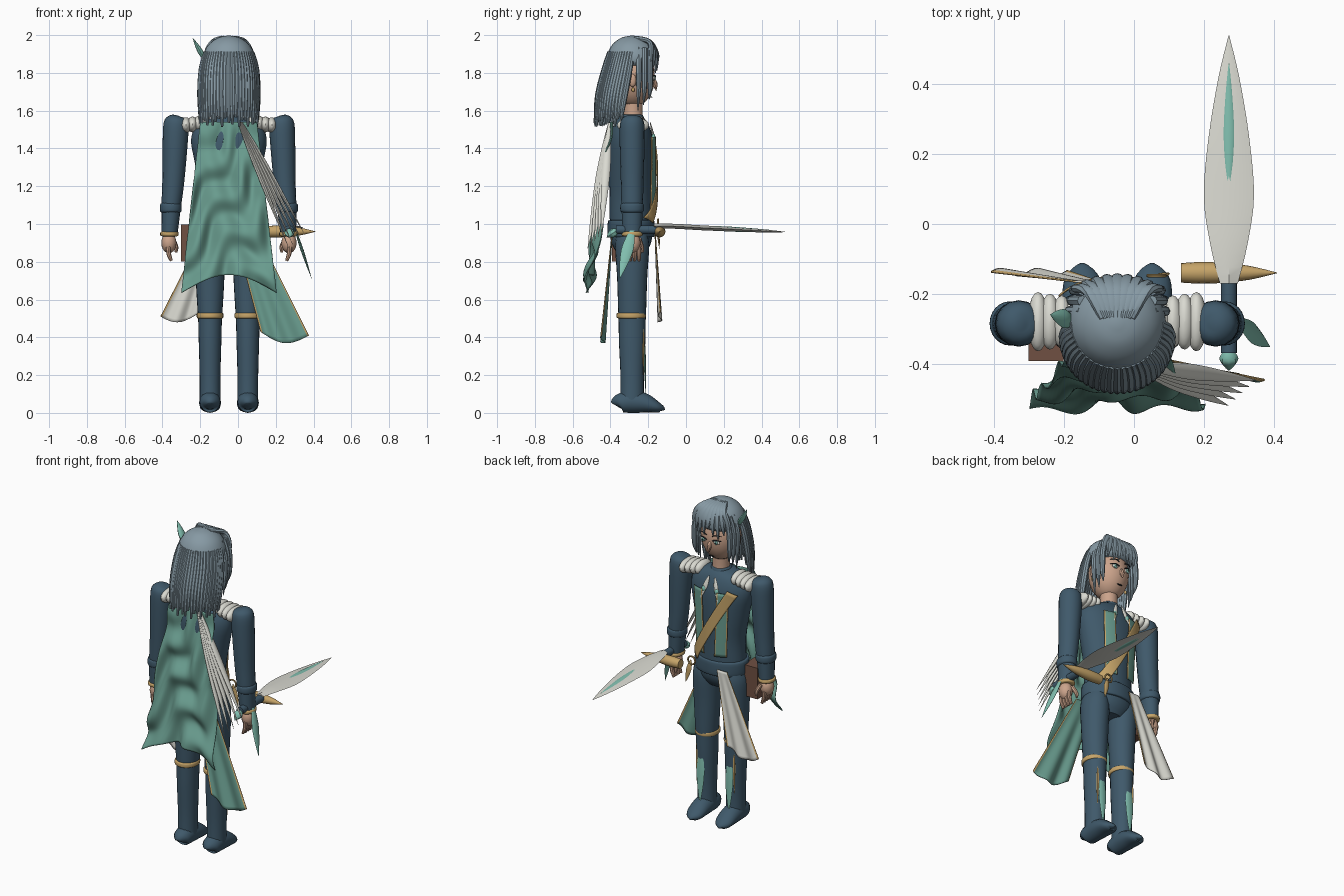
import bpy
import math
from mathutils import Vector

if "Cube" in bpy.data.objects:
    bpy.data.objects.remove(bpy.data.objects["Cube"])

MID = -.048  # centre line of the body
parts = []


def material(name, r, g, b):
    mat = bpy.data.materials.new(name)
    mat.use_nodes = True
    mat.diffuse_color = (r, g, b, 1)
    shader = next(n for n in mat.node_tree.nodes if n.type == 'BSDF_PRINCIPLED')
    shader.inputs["Base Color"].default_value = (r, g, b, 1)
    return mat


navy = material("navy cloth", .05, .1, .145)
teal = material("teal cloth", .14, .33, .27)
mint = material("mint crystal", .22, .52, .43)
gold = material("gold trim", .56, .37, .14)
skin = material("skin", .6, .37, .26)
cream = material("cream", .7, .7, .64)
grey = material("grey hair", .24, .32, .37)
brown = material("brown leather", .16, .08, .055)
dark = material("dark lash", .015, .02, .025)


def make(name, verts, faces, *mats):
    mesh = bpy.data.meshes.new(name)
    mesh.from_pydata(verts, [], faces)
    for mat in mats:
        mesh.materials.append(mat)
    obj = bpy.data.objects.new(name, mesh)
    bpy.context.collection.objects.link(obj)
    parts.append(obj)
    return obj


def spline(points, steps):
    """Smoothly resample tuples of any length."""
    ext = [points[0]] + list(points) + [points[-1]]
    out = []
    for i in range(len(points) - 1):
        for s in range(steps):
            t = s / steps
            out.append([.5 * (2 * b + (c - a) * t + (2 * a - 5 * b + 4 * c - d) * t * t
                              + (3 * b - a - 3 * c + d) * t ** 3)
                        for a, b, c, d in zip(*ext[i:i + 4])])
    return out + [list(points[-1])]


def tube(name, points, mat, side=(1, 0, 0), sides=16, steps=4):
    """Sweep an ellipse along points of (x, y, z, side radius, other radius)."""
    rows = spline(points, steps)
    centres = [Vector(r[:3]) for r in rows]
    verts, faces = [], []
    for i, row in enumerate(rows):
        along = (centres[min(i + 1, len(rows) - 1)] - centres[max(i - 1, 0)]).normalized()
        a = (Vector(side) - along * along.dot(Vector(side))).normalized()
        b = along.cross(a)
        for k in range(sides):
            w = math.tau * k / sides
            verts.append(centres[i] + a * max(row[3], .0005) * math.cos(w)
                         + b * max(row[4], .0005) * math.sin(w))
    for i in range(len(rows) - 1):
        for k in range(sides):
            n = (k + 1) % sides
            faces.append((i * sides + k, i * sides + n, (i + 1) * sides + n, (i + 1) * sides + k))
    last = (len(rows) - 1) * sides
    faces += [tuple(reversed(range(sides))), tuple(range(last, last + sides))]
    return make(name, verts, faces, mat)


def column(name, x, y, profile, mat):
    """Upright form from (z, x radius, y radius)."""
    return tube(name, [(x, y, z, rx, ry) for z, rx, ry in profile], mat, sides=24)


def ball(name, loc, radii, mat):
    rows = [math.pi * i / 10 for i in range(11)]
    x, y, z = loc
    return tube(name, [(x, y, z - radii[2] * math.cos(w), radii[0] * math.sin(w),
                        radii[1] * math.sin(w)) for w in rows], mat, sides=20, steps=1)


def sheet(name, shape, mat, nu=30, nv=30, edge=None):
    """Thin cloth from shape(u, v), with optional coloured side hems."""
    verts = [shape(u / nu, v / nv) for v in range(nv + 1) for u in range(nu + 1)]
    w = nu + 1
    faces = [(v * w + u, v * w + u + 1, v * w + w + u + 1, v * w + w + u)
             for v in range(nv) for u in range(nu)]
    obj = make(name, verts, faces, mat, edge or mat)
    for i, poly in enumerate(obj.data.polygons):
        poly.material_index = int(i % nu in (0, nu - 1))
    solid = obj.modifiers.new("thickness", 'SOLIDIFY')
    solid.thickness = .005
    solid.offset = 0
    return obj


def leaf(name, start, end, width, mat, side=(1, 0, 0), thick=.006):
    """Pointed blade between two points."""
    a, b = Vector(start), Vector(end)
    tube(name, [(*a.lerp(b, t), width * w + .001, thick * w) for t, w in
                ((0, .2), (.2, .75), (.45, 1), (.75, .6), (1, 0))], mat, side, sides=8)


def mix(a, b, t):
    return a + (b - a) * t


def chest(x, z, lift=.012):
    """Depth of the torso front at x, z."""
    return -.29 + .118 * math.sqrt(max(.05, 1 - ((x - MID) / (.15 + .1 * (z - 1))) ** 2)) + lift


# Torso, belt and neck
column("torso", MID, -.29, [(.84, .1, .07), (.9, .15, .105), (1, .152, .113), (1.15, .15, .115),
                            (1.32, .18, .12), (1.45, .2, .115), (1.53, .16, .09), (1.57, .06, .06)], navy)
column("belt", MID, -.29, [(.93, .155, .115), (.94, .168, .124), (1.01, .168, .124), (1.02, .155, .115)], navy)
column("neck", MID, -.28, [(1.53, .06, .058), (1.57, .05, .05), (1.68, .05, .05)], skin)
column("collar", MID, -.285, [(1.53, .075, .07), (1.57, .06, .06), (1.58, .052, .052)], navy)

# Limbs, mirrored about the centre line
for s, label in ((-1, "left"), (1, "right")):
    leg = MID + s * .1
    column(label + "_leg", leg, -.285, [(.06, .055, .062), (.2, .055, .062), (.38, .06, .07), (.5, .063, .072),
                                        (.54, .066, .074), (.72, .076, .08), (.88, .078, .09), (.95, .06, .08)], navy)
    tube(label + "_boot", [(leg, y, h, w, h) for y, h, w in
                           ((-.365, .035, .02), (-.35, .05, .05), (-.29, .06, .056), (-.22, .052, .058),
                            (-.16, .032, .052), (-.13, .02, .03), (-.125, .012, .005))], navy)
    column(label + "_knee_band", leg, -.29, [(.5, .062, .066), (.505, .07, .077), (.525, .07, .077), (.53, .062, .07)], gold)
    leaf(label + "_shin_inlay", (leg, -.222, .42), (leg, -.212, .08), .026, mint)
    leaf(label + "_shin_trim", (leg + s * .025, -.226, .5), (leg + s * .03, -.226, .2), .008, gold)

    def arm(off):
        return MID + s * off
    tube(label + "_arm", [(arm(off), -.285, z, rx, ry) for off, z, rx, ry in
                          ((.275, 1.575, .01, .01), (.277, 1.565, .045, .045), (.28, 1.53, .066, .064),
                           (.285, 1.42, .066, .066), (.295, 1.22, .058, .06), (.305, 1.1, .052, .057),
                           (.314, .95, .042, .05))], navy)
    column(label + "_cuff", arm(.315), -.285, [(.935, .04, .045), (.94, .048, .055), (.955, .048, .055), (.96, .04, .045)], gold)
    column(label + "_sleeve_end", arm(.308), -.285, [(1.06, .048, .05), (1.07, .057, .062), (1.1, .057, .062), (1.11, .05, .054)], navy)
    ball(label + "_palm", (arm(.318), -.283, .9), (.04, .042, .055), skin)
    for f in range(4):
        y = -.318 + f * .023
        tube(label + "_finger_%d" % f, [(arm(.322), y, .88, .012, .012), (arm(.318), y, .84, .012, .012),
                                        (arm(.305), y, .805, .008, .008)], skin, sides=8)
    tube(label + "_thumb", [(arm(.3), -.25, .92, .014, .014), (arm(.28), -.235, .88, .012, .012),
                            (arm(.28), -.23, .85, .007, .007)], skin, sides=8)
    # Layered shoulder plates
    for k in range(4):
        ball(label + "_shoulder_plate_%d" % k, (arm(.125 + k * .034), -.28, 1.535 - k * .004),
             (.03, .07 + k * .005, .042), cream)

    # Hanging chest panels and neck ties
    def panel(u, v, inset=0.0):
        x = MID + s * mix(.085, .07, v) + mix(-.034, .034, u)
        z = mix(1.46, 1.06, v)
        return x, chest(x, z, .014), z
    sheet(label + "_chest_panel", panel, teal, 10, 20, gold)
    leaf(label + "_neck_tie", (MID + s * .02, -.19, 1.54), (MID + s * .06, -.158, 1.4), .014, cream)
    ball(label + "_collar_gem", (MID + s * .045, -.172, 1.46), (.014, .01, .018), mint)

    # Ears, eyes and brows
    ball(label + "_ear", (MID + s * .116, -.283, 1.76), (.014, .02, .034), skin)
    ball(label + "_earring", (MID + s * .122, -.28, 1.71), (.008, .008, .012), gold)
    eye = MID + s * .045
    ball(label + "_eye", (eye, -.171, 1.772), (.021, .007, .012), cream)
    ball(label + "_iris", (eye, -.166, 1.772), (.01, .005, .012), mint)
    ball(label + "_pupil", (eye, -.163, 1.772), (.005, .003, .006), dark)
    for name, z, w in (("_lash", 1.782, .004), ("_brow", 1.812, .003)):
        tube(label + name, [(MID + s * .02, -.163, z - .004, w, w), (eye, -.165, z + .004, w, w),
                            (MID + s * .073, -.18, z, .002, .002)], dark, (0, 0, 1), 6)

# Head and face
ball("head", (MID, -.282, 1.775), (.115, .118, .155), skin)
leaf("nose", (MID, -.168, 1.77), (MID, -.158, 1.705), .013, skin, thick=.013)
ball("mouth", (MID, -.183, 1.672), (.02, .005, .003), dark)

# Hair cap and back strands
column("hair_cap", MID, -.285, [(1.84, .125, .115), (1.86, .139, .134), (1.9, .136, .132), (1.95, .108, .105),
                                (1.985, .06, .06), (1.997, .01, .01)], grey)
count = 27
for i in range(count):
    w = -math.pi * i / (count - 1)
    c, d = math.cos(w), math.sin(w)
    drop = 1.54 + .025 * math.sin(i * 2.4)
    tube("back_hair_%d" % i, [(MID + .122 * c, -.285 + .12 * d, 1.91, .012, .012),
                              (MID + .143 * c, -.3 + .13 * d, 1.82, .017, .017),
                              (MID + .151 * c, -.325 + .14 * d, 1.68, .017, .017),
                              (MID + .152 * c, -.345 + .138 * d, drop, .006, .006)], grey, sides=8)
# Fringe fan and face-framing locks
for i in range(9):
    t = i / 4 - 1
    low = 1.83 - .03 * abs(t) + .02 * math.sin(i * 2)
    tube("fringe_%d" % i, [(MID + .04 * t, -.27, 1.985, .012, .012), (MID + .08 * t, -.195, 1.965, .018, .014),
                           (MID + .115 * t, -.155 - .03 * t * t, 1.9, .018, .013),
                           (MID + .125 * t, -.152 - .04 * t * t, low, .003, .003)], grey, sides=8)
for s in (-1, 1):
    for k in range(3):
        x, y = MID + s * (.124 - .006 * k), -.25 + .03 * k
        tube("face_lock", [(MID + s * .1, y, 1.93, .015, .015), (x + s * .008, y, 1.84, .018, .016),
                           (x + s * .01, y, 1.72, .014, .013), (x, y - .005, 1.6 + .03 * k, .002, .002)], grey, sides=8)
leaf("hair_ornament", (-.17, -.28, 1.86), (-.24, -.26, 1.985), .026, mint, (0, 1, 0), .014)


# Rumpled cape
def cape(u, v):
    x = mix(mix(-.2, -.3, v), mix(.1, .205, v), u)
    z = mix(1.54, .635 + .095 * math.sin(math.pi * u), v)
    fold = math.sin(11 * u + 19 * v + 1.6 * math.sin(7 * v - 8 * u)) + .5 * math.sin(17 * u - 9 * v)
    return x, mix(-.392, -.515, v) - .019 * fold * min(1, .3 + v * 2), z


sheet("cape", cape, teal, 48, 80)


# Waist cloths
def front_cloth(u, v):
    x = mix(mix(-.17, -.41, v), mix(-.1, -.19, v), u)
    return x, mix(-.165, -.138, v) + .01 * v * math.sin(13 * u), mix(.98, .51 - .03 * math.sin(4 * u), v)


def back_cloth(u, v):
    x = mix(mix(-.02, .12, v), mix(.1, .375, v), u)
    low = mix(.43, .41, u) - .05 * math.sin(math.pi * u)
    return x, mix(-.39, -.44, v) + .012 * v * math.sin(12 * u), mix(.96, low, v)


sheet("front_waist_cloth", front_cloth, cream, edge=gold)
sheet("back_waist_cloth", back_cloth, teal, edge=gold)


# Diagonal sash with ring and hanging end
def sash(u, v):
    x = mix(-.19, .07, v) + mix(-.025, .025, u)
    z = mix(1.47, 1.02, v) + mix(-.014, .014, u)
    return x, chest(x, z, .022), z


sheet("sash", sash, gold, 8, 24)
leaf("sash_end", (.07, -.15, 1), (.1, -.14, .86), .016, gold)
ring = [(.065 + .025 * math.cos(w), -.148, 1 + .025 * math.sin(w), .005, .005)
        for w in (math.tau * i / 16 for i in range(17))]
tube("sash_ring", ring, gold, (0, 1, 0), 8, 1)

# Feathered cream streamer down the back
for k in range(5):
    leaf("streamer_%d" % k, (.0 + .005 * k, -.405, 1.54), (.27 + .02 * k, -.52 + .018 * k, .87 + .02 * k),
         .022, cream, (0, 1, 0), .012)

# Belt pouch
bpy.ops.mesh.primitive_cube_add(size=1, location=(-.252, -.335, .9))
pouch = bpy.context.object
pouch.name = "pouch"
pouch.scale = (.1, .115, .195)
pouch.data.materials.append(brown)
parts.append(pouch)

# Sword
HX = .272
tube("sword_blade", [(HX, y, z, w, .013 * h) for y, z, w, h in
                     ((-.17, .99, .026, 1), (-.06, .988, .053, 1), (.08, .98, .072, 1), (.25, .972, .058, .9),
                      (.42, .963, .03, .6), (.54, .957, .001, 0))], cream, sides=4)
for side, z in (("upper", .011), ("lower", -.011)):
    leaf(side + "_blade_inlay", (HX, .11, .979 + z), (HX, .46, .962 + z * .5), .014, mint, thick=.004)
tube("sword_guard", [(x, -.14, .96, r, r) for x, r in
                     ((.135, .028), (.19, .031), (.25, .029), (.33, .02), (.41, .001))], gold, (0, 1, 0))
tube("sword_grip", [(HX, -.16, .97, .023, .023), (HX, -.37, .97, .023, .023)], navy)
leaf("sword_pommel", (HX, -.36, .97), (HX, -.42, .93), .026, mint, thick=.024)
leaf("wrist_crystal", (.3, -.28, .98), (.39, -.352, .71), .03, mint, (0, 1, 0), .008)

# Smooth shading with sharp edges kept
bpy.ops.object.select_all(action='DESELECT')
for obj in parts:
    obj.select_set(True)
bpy.context.view_layer.objects.active = parts[0]
bpy.ops.object.shade_smooth_by_angle(angle=math.radians(40))
